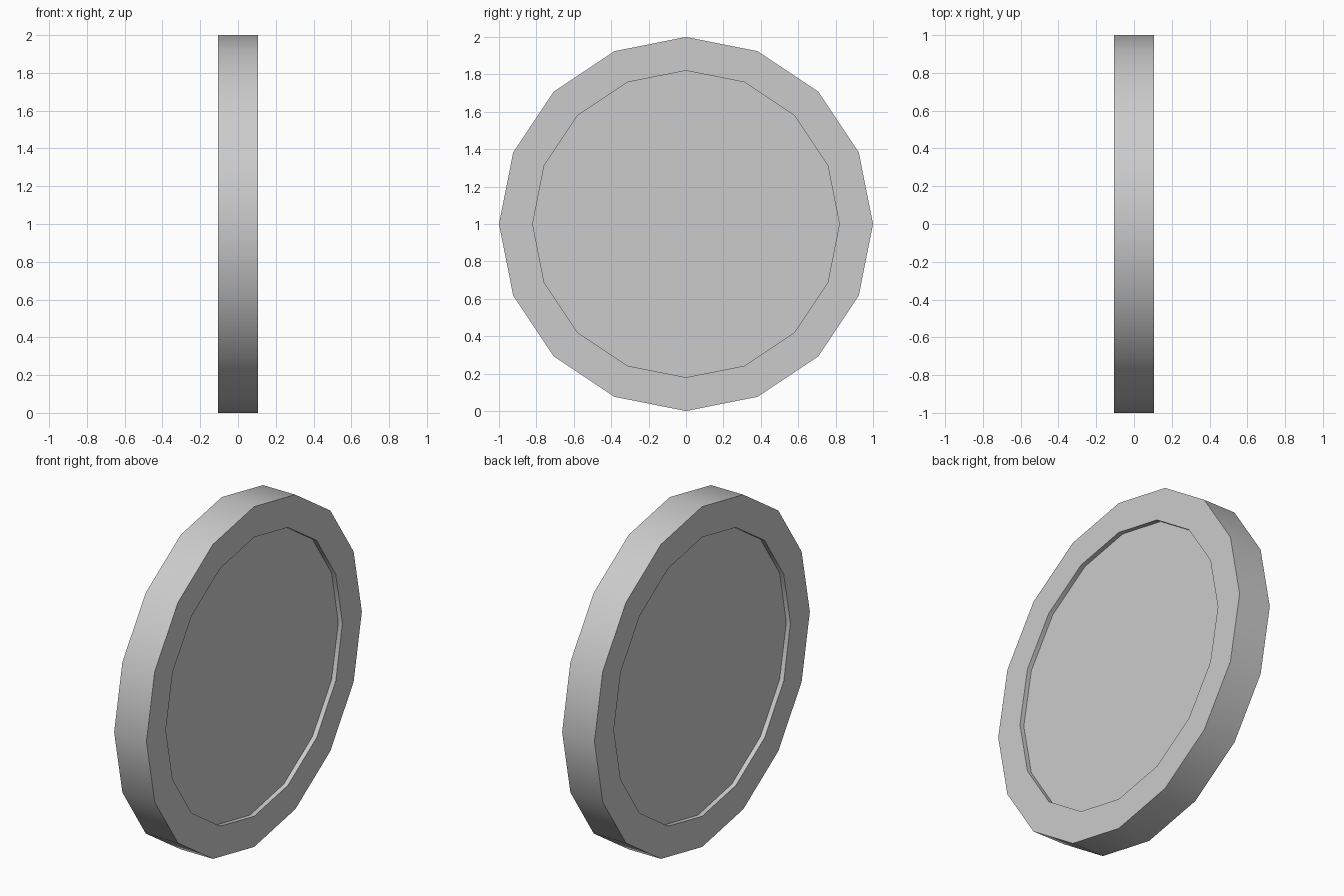
import bpy, math

if "Cube" in bpy.data.objects:
    bpy.data.objects.remove(bpy.data.objects["Cube"])

SIDES = 16
HALF_W = 0.105    # half the wheel width
RECESS = 0.027    # depth of the dished face
R_OUT, R_IN = 1.0, 0.82

# Half profile (x, radius), from one face to the other
profile = [(HALF_W - RECESS, R_IN), (HALF_W, R_IN), (HALF_W, R_OUT),
           (-HALF_W, R_OUT), (-HALF_W, R_IN), (RECESS - HALF_W, R_IN)]
n = len(profile)

# Lathe the profile round the x axle
verts, faces = [], []
for i in range(SIDES):
    a = 2 * math.pi * i / SIDES
    verts += [(x, r * math.cos(a), r * math.sin(a)) for x, r in profile]
    j = (i + 1) % SIDES
    faces += [(i * n + k, i * n + k + 1, j * n + k + 1, j * n + k)
              for k in range(n - 1)]

# Recessed side discs, built as triangle fans
for k, x in ((0, HALF_W - RECESS), (n - 1, RECESS - HALF_W)):
    centre = len(verts)
    verts.append((x, 0, 0))
    for i in range(SIDES):
        p, q = i * n + k, ((i + 1) % SIDES) * n + k
        faces.append((centre, p, q) if k == 0 else (centre, q, p))

mesh = bpy.data.meshes.new("wheel")
mesh.from_pydata(verts, [], faces)
mesh.update()
wheel = bpy.data.objects.new("wheel", mesh)
wheel.location.z = R_OUT
bpy.context.collection.objects.link(wheel)

# Smooth tread, sharp rims
bpy.context.view_layer.objects.active = wheel
wheel.select_set(True)
bpy.ops.object.shade_smooth_by_angle(angle=math.radians(30))
